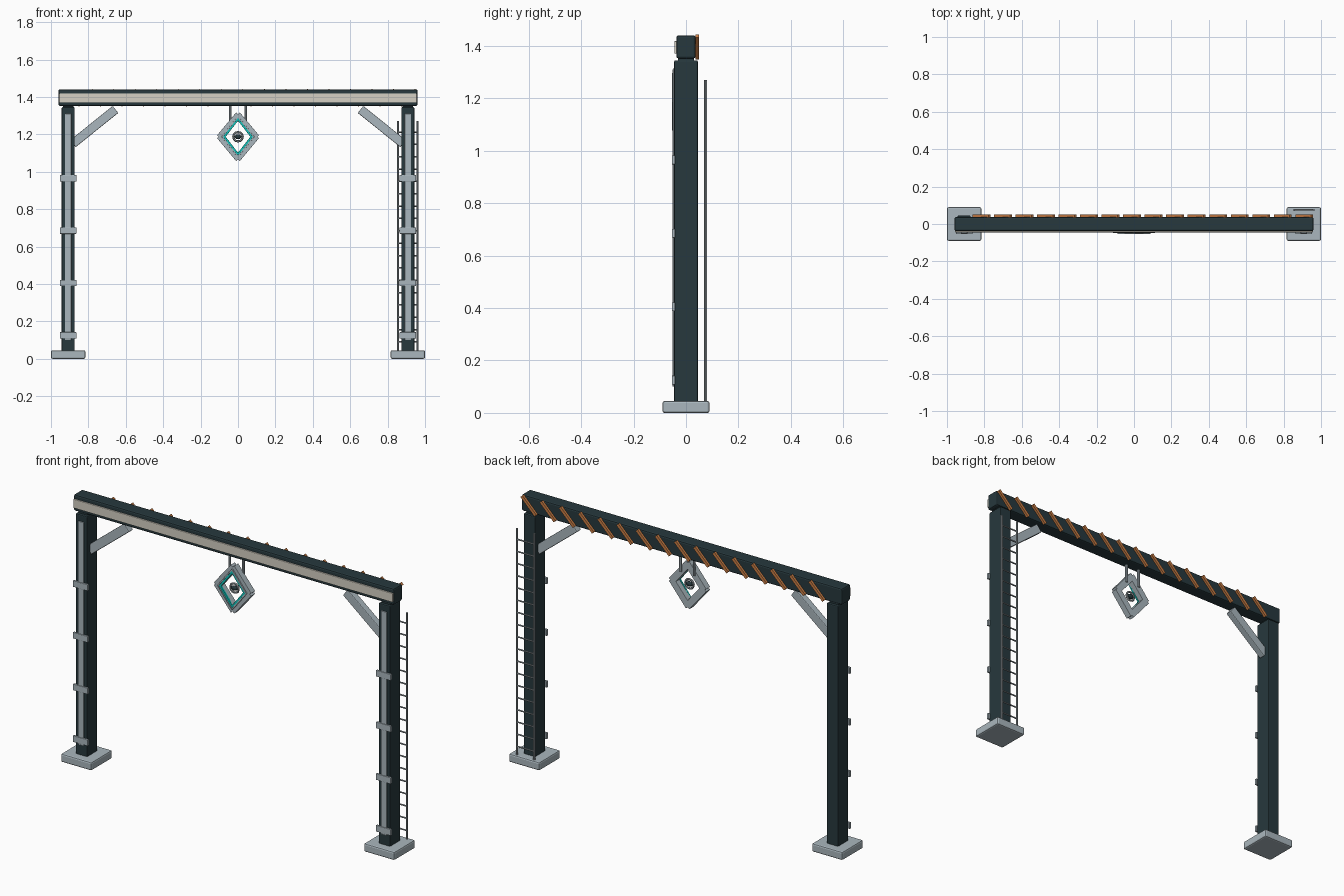
import bpy, math
from mathutils import Vector

cube = bpy.data.objects.get("Cube")
if cube:
    bpy.data.objects.remove(cube, do_unlink=True)


def material(name, rgb):
    m = bpy.data.materials.new(name)
    m.use_nodes = True
    m.diffuse_color = (*rgb, 1)
    m.node_tree.nodes["Principled BSDF"].inputs["Base Color"].default_value = (*rgb, 1)
    return m


SLATE = material("dark slate paint", (0.020, 0.040, 0.047))
STEEL = material("light steel", (0.40, 0.47, 0.51))
CREAM = material("warm cream", (0.66, 0.63, 0.55))
ORANGE = material("burnt orange", (0.60, 0.21, 0.06))
TEAL = material("teal glow", (0.005, 0.55, 0.50))
IRON = material("mid grey iron", (0.30, 0.34, 0.36))


def box(name, centre, size, mat, bevel=0.0, tilt=0.0):
    """Box with an optional bevel; tilt turns it in the x-z plane."""
    bpy.ops.mesh.primitive_cube_add(size=1, location=centre, rotation=(0, -tilt, 0))
    ob = bpy.context.object
    ob.name = name
    ob.scale = size
    bpy.ops.object.transform_apply(location=False, rotation=False, scale=True)
    ob.data.materials.append(mat)
    if bevel:
        mod = ob.modifiers.new("Bevel", "BEVEL")
        mod.width = bevel
        mod.segments = 2
    return ob


def bar(name, start, end, y, width, depth, mat, extra=0.0, bevel=0.0):
    """Flat bar between two x-z points."""
    a, b = Vector(start), Vector(end)
    mid, d = (a + b) / 2, b - a
    return box(name, (mid.x, y, mid.y), (d.length + extra, depth, width), mat,
               bevel, math.atan2(d.y, d.x))


def rod(name, start, end, radius, mat):
    a, b = Vector(start), Vector(end)
    d = b - a
    bpy.ops.mesh.primitive_cylinder_add(vertices=8, radius=radius, depth=d.length,
                                        location=(a + b) / 2)
    ob = bpy.context.object
    ob.name = name
    ob.rotation_euler = d.to_track_quat("Z", "Y").to_euler()
    ob.data.materials.append(mat)
    bpy.ops.object.shade_smooth_by_angle()
    return ob


# Posts with feet, front channels, clamps and braces
POST_X = 0.908
for side, s in (("left", 1), ("right", -1)):
    x = s * POST_X
    box(f"{side}_foot", (x, 0, 0.0225), (0.184, 0.18, 0.045), STEEL, 0.008)
    box(f"{side}_post", (x, 0, 0.69), (0.07, 0.09, 1.31), SLATE, 0.005)
    box(f"{side}_post_neck", (x, 0, 1.348), (0.055, 0.06, 0.02), SLATE)
    box(f"{side}_channel", (x, -0.046, 0.705), (0.034, 0.010, 1.21), STEEL, 0.002)
    for i in range(4):
        box(f"{side}_clamp_{i + 1}", (x, -0.048, 0.125 + 0.28 * i),
            (0.088, 0.012, 0.034), STEEL, 0.002)
    bar(f"{side}_brace", (s * 0.883, 1.15), (s * 0.655, 1.333), 0,
        0.048, 0.036, STEEL, bevel=0.004)

# Cross beam with a front strip
box("cross_beam", (0, 0, 1.396), (1.92, 0.074, 0.088), SLATE, 0.008)
box("front_strip", (0, -0.038, 1.394), (1.912, 0.013, 0.048), CREAM, 0.002)

# Diagonal hazard bars on the back
for i in range(16):
    x = -0.815 + 0.115 * i
    bar(f"hazard_bar_{i + 1}", (x - 0.042, 1.353), (x + 0.042, 1.437), 0.0425,
        0.016, 0.014, ORANGE)

# Ladder behind the left post
LADDER_Y, RAILS = 0.075, (0.856, 0.960)
for i, x in enumerate(RAILS):
    rod(f"ladder_rail_{i + 1}", (x, LADDER_Y, 0.04), (x, LADDER_Y, 1.27), 0.006, IRON)
for i in range(18):
    z = 0.09 + 0.066 * i
    rod(f"ladder_rung_{i + 1}", (RAILS[0], LADDER_Y, z), (RAILS[1], LADDER_Y, z),
        0.004, IRON)

# Hanging diamond sign
SIGN_Z = 1.187


def diamond(name, half_x, half_z, y, width, depth, mat, extra):
    for i in range(4):
        pts = []
        for k in (i, i + 1):
            a = k * math.pi / 2
            pts.append((half_x * math.cos(a), SIGN_Z + half_z * math.sin(a)))
        bar(f"{name}_{i + 1}", *pts, y, width, depth, mat, extra, 0.001)


diamond("sign_frame", 0.094, 0.113, -0.03, 0.037, 0.034, STEEL, 0.012)
diamond("sign_rim", 0.084, 0.107, -0.049, 0.007, 0.010, STEEL, 0.004)
diamond("sign_light", 0.073, 0.094, -0.047, 0.011, 0.009, TEAL, 0.006)
for i, x in enumerate((-0.041, 0.041)):
    rod(f"sign_hanger_{i + 1}", (x, -0.012, 1.25), (x, -0.012, 1.36), 0.007, STEEL)

# Small ring and hub in the middle of the sign
bpy.ops.mesh.primitive_torus_add(major_segments=12, minor_segments=6, major_radius=0.025,
                                 minor_radius=0.006, location=(0, -0.03, SIGN_Z),
                                 rotation=(math.pi / 2, 0, 0))
ring = bpy.context.object
ring.name = "sign_ring"
ring.data.materials.append(IRON)
bpy.ops.mesh.primitive_uv_sphere_add(segments=10, ring_count=6, radius=0.02,
                                     location=(0, -0.03, SIGN_Z))
hub = bpy.context.object
hub.name = "sign_hub"
hub.scale = (1, 0.6, 0.65)
hub.data.materials.append(SLATE)
